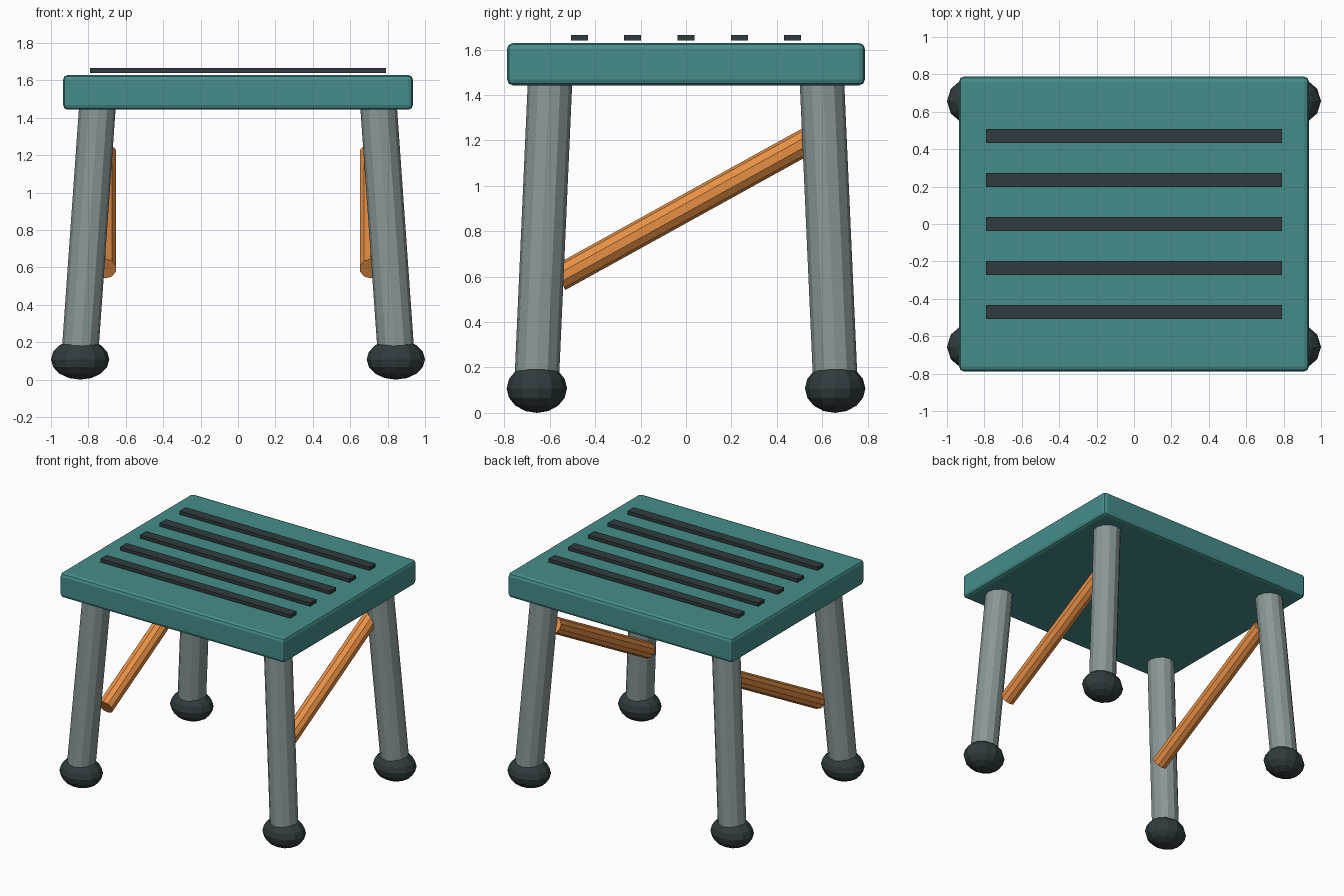
import bpy
from mathutils import Vector

if "Cube" in bpy.data.objects:
    bpy.data.objects.remove(bpy.data.objects["Cube"])


def material(name, rgb):
    m = bpy.data.materials.new(name)
    m.diffuse_color = (*rgb, 1)
    m.use_nodes = True
    m.node_tree.nodes["Principled BSDF"].inputs["Base Color"].default_value = m.diffuse_color
    return m


TEAL = material("teal", (0.06, 0.27, 0.26))
STEEL = material("steel", (0.25, 0.31, 0.31))
RUBBER = material("rubber", (0.03, 0.045, 0.05))
ORANGE = material("orange", (0.80, 0.28, 0.06))


def finish(name, mat):
    ob = bpy.context.object
    ob.name = name
    ob.data.materials.append(mat)
    return ob


def box(name, centre, size, mat, bevel=0.0, segments=2):
    bpy.ops.mesh.primitive_cube_add(size=1, location=centre)
    ob = finish(name, mat)
    ob.scale = size
    bpy.ops.object.transform_apply(location=False, rotation=False, scale=True)
    if bevel:
        mod = ob.modifiers.new("bevel", 'BEVEL')
        mod.width = bevel
        mod.segments = segments
    return ob


def rod(name, a, b, radius, sides, mat):
    a, b = Vector(a), Vector(b)
    d = b - a
    bpy.ops.mesh.primitive_cylinder_add(
        vertices=sides, radius=radius, depth=d.length, location=(a + b) / 2,
        rotation=d.to_track_quat('Z', 'Y').to_euler())
    return finish(name, mat)


# Seat slab with softened edges
box("seat", (0, 0, 1.536), (1.87, 1.576, 0.186), TEAL, bevel=0.025)

# Grip strips just above the seat
for i in range(5):
    box(f"grip_strip_{i + 1}", (0, (i - 2) * 0.235, 1.653),
        (1.58, 0.075, 0.025), RUBBER)

for sx, side in ((-1, "left"), (1, "right")):
    for sy, end in ((-1, "front"), (1, "back")):
        # Splayed leg
        rod(f"{end}_{side}_leg", (sx * 0.847, sy * 0.659, 0.11),
            (sx * 0.752, sy * 0.599, 1.455), 0.098, 12, STEEL)
        # Flattened rubber foot
        bpy.ops.mesh.primitive_uv_sphere_add(
            segments=12, ring_count=8, radius=1,
            location=(sx * 0.844, sy * 0.657, 0.108))
        foot = finish(f"{end}_{side}_foot", RUBBER)
        foot.scale = (0.156, 0.133, 0.108)
    # Diagonal brace rising from front leg to back leg
    rod(f"{side}_brace", (sx * 0.709, -0.56, 0.593),
        (sx * 0.709, 0.56, 1.212), 0.059, 10, ORANGE)
